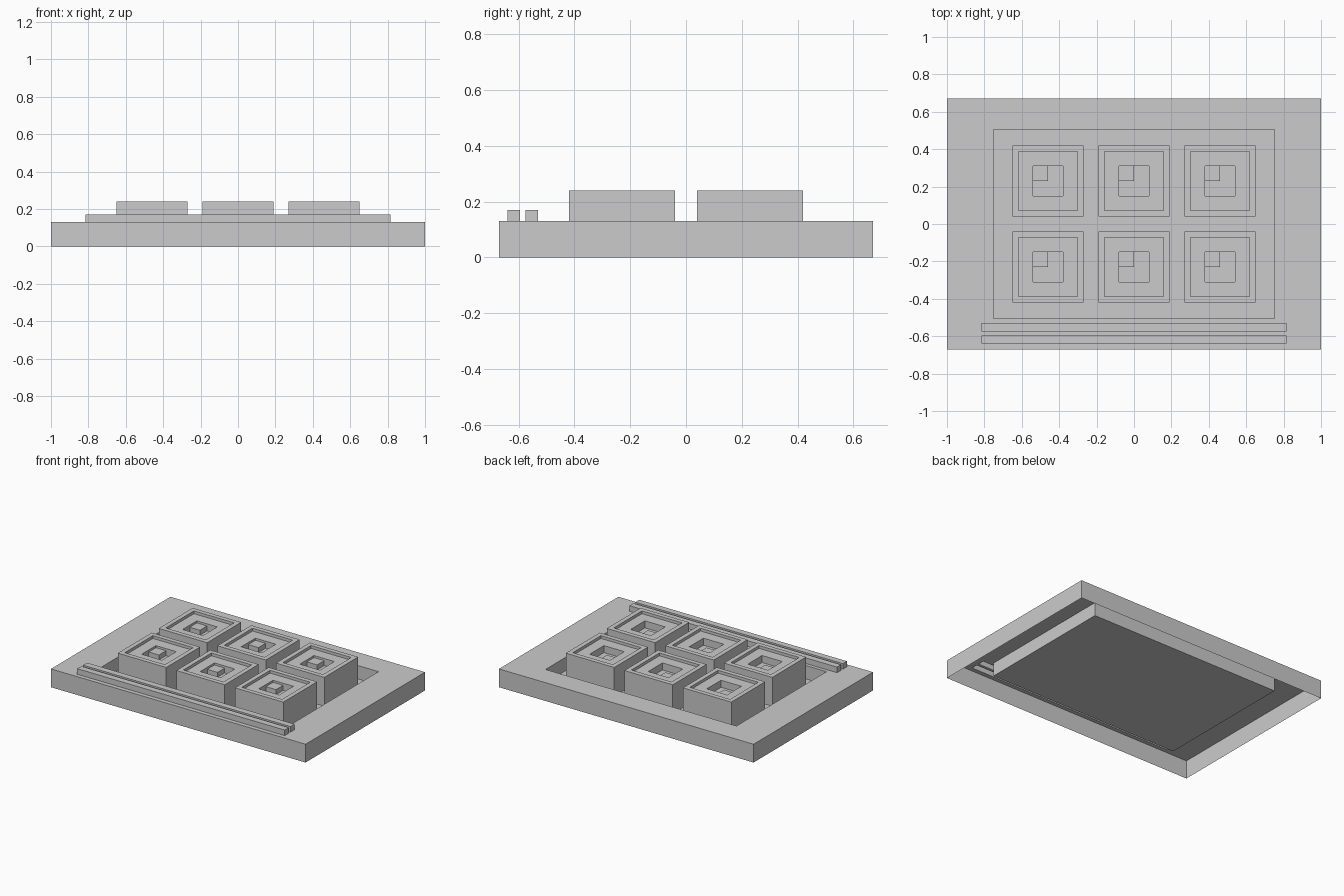
import bpy, bmesh

if "Cube" in bpy.data.objects:
    bpy.data.objects.remove(bpy.data.objects["Cube"])

TOP, FLOOR, BAR_TOP, KEY_TOP = 0.13, 0.035, 0.17, 0.24


def terraced_shell(name, base, rects, loc=(0, 0)):
    """Open-bottomed shell; each rect (x0, x1, y0, y1, z) overrides the earlier ones."""
    xs = sorted({v for r in rects for v in r[0:2]})
    ys = sorted({v for r in rects for v in r[2:4]})

    def height(i, j):
        if not (0 <= i < len(xs) - 1 and 0 <= j < len(ys) - 1):
            return base
        cx, cy = (xs[i] + xs[i + 1]) / 2, (ys[j] + ys[j + 1]) / 2
        return [r[4] for r in rects if r[0] < cx < r[1] and r[2] < cy < r[3]][-1]

    bm = bmesh.new()

    def quad(*pts):
        bm.faces.new([bm.verts.new(p) for p in pts])

    def wall(a, b, za, zb):
        if za != zb:
            quad((*a, zb), (*b, zb), (*b, za), (*a, za))

    for i in range(-1, len(xs) - 1):
        for j in range(-1, len(ys) - 1):
            h = height(i, j)
            if i >= 0 and j >= 0:
                x0, x1, y0, y1 = xs[i], xs[i + 1], ys[j], ys[j + 1]
                quad((x0, y0, h), (x1, y0, h), (x1, y1, h), (x0, y1, h))
            if j >= 0:
                wall((xs[i + 1], ys[j]), (xs[i + 1], ys[j + 1]), h, height(i + 1, j))
            if i >= 0:
                wall((xs[i + 1], ys[j + 1]), (xs[i], ys[j + 1]), h, height(i, j + 1))
    bmesh.ops.remove_doubles(bm, verts=bm.verts, dist=1e-5)
    bmesh.ops.dissolve_limit(bm, angle_limit=0.01, verts=bm.verts, edges=bm.edges)
    me = bpy.data.meshes.new(name)
    bm.to_mesh(me)
    bm.free()
    ob = bpy.data.objects.new(name, me)
    ob.location = (*loc, 0)
    bpy.context.collection.objects.link(ob)
    return ob


# Hollow base tray with sunken well and two raised front bars
terraced_shell("base_tray", 0, [
    (-1, 1, -0.67, 0.67, TOP),
    (-0.75, 0.75, -0.505, 0.505, FLOOR),
    (-0.815, 0.815, -0.575, -0.53, BAR_TOP),
    (-0.815, 0.815, -0.64, -0.595, BAR_TOP),
])

# Six square blocks: thin rim, shallow dish, centre pocket with a small corner cube
for row, y in enumerate((-0.23, 0.23)):
    for col, x in enumerate((-0.46, 0, 0.46)):
        terraced_shell(f"block_{row}_{col}", FLOOR, [
            (-0.19, 0.19, -0.19, 0.19, KEY_TOP),
            (-0.158, 0.158, -0.158, 0.158, KEY_TOP - 0.02),
            (-0.08, 0.08, -0.08, 0.08, KEY_TOP - 0.07),
            (-0.08, 0.0, 0.0, 0.08, KEY_TOP - 0.035),
        ], (x, y))
